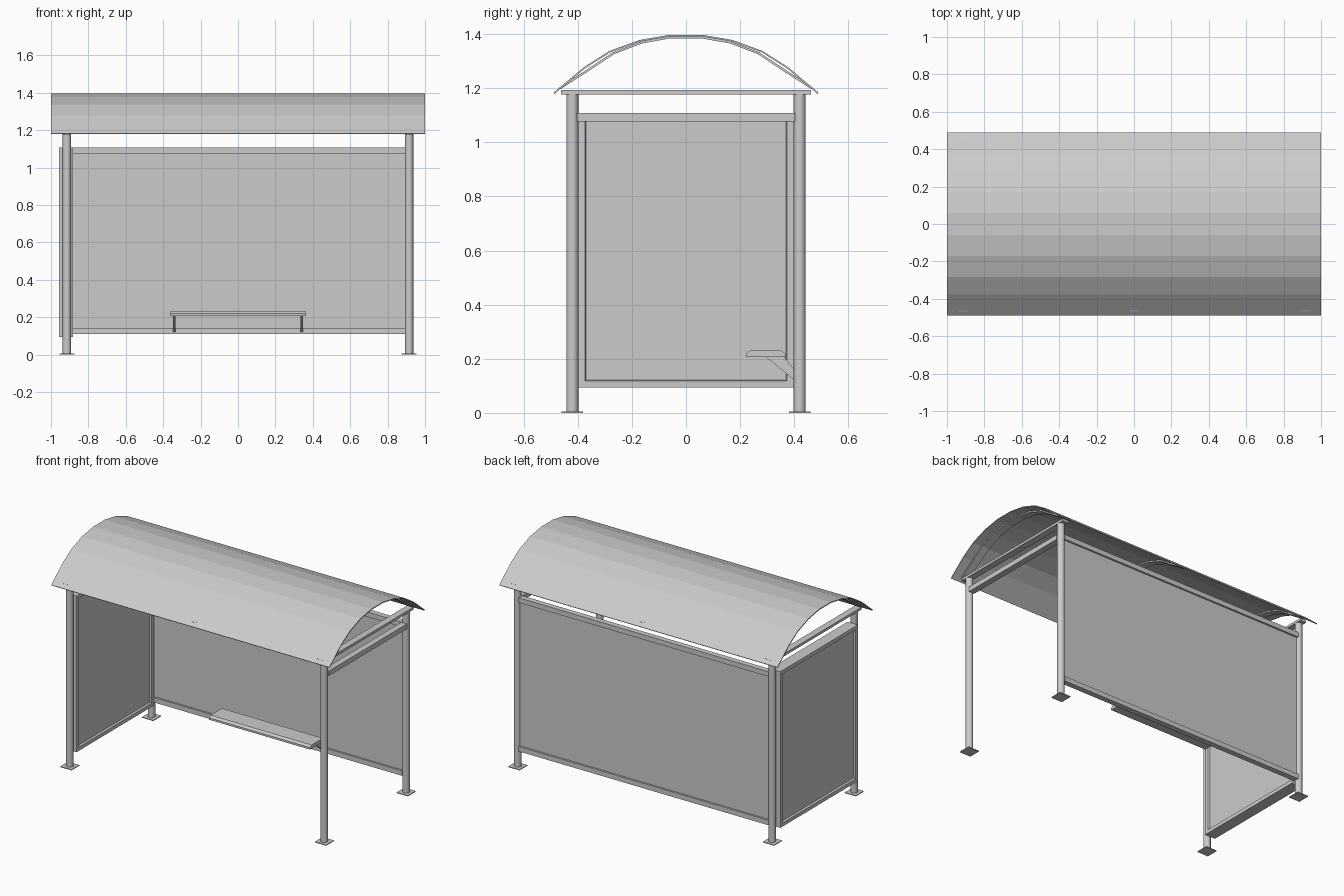
import bpy, bmesh, math
from mathutils import Vector

if "Cube" in bpy.data.objects:
    bpy.data.objects.remove(bpy.data.objects["Cube"])


def finish(name, bm):
    bmesh.ops.recalc_face_normals(bm, faces=bm.faces)
    me = bpy.data.meshes.new(name)
    bm.to_mesh(me)
    bm.free()
    ob = bpy.data.objects.new(name, me)
    bpy.context.collection.objects.link(ob)
    return ob


def box_bm(x, y, z):
    bm = bmesh.new()
    bmesh.ops.create_cube(bm, size=1)
    for v in bm.verts:
        v.co = Vector([(r[0] + r[1]) / 2 + c * (r[1] - r[0]) for r, c in zip((x, y, z), v.co)])
    return bm


def box(name, x, y, z):
    return finish(name, box_bm(x, y, z))


def extrude_x(name, yz, x0, x1):
    """Closed y/z profile extruded along x."""
    bm = bmesh.new()
    a = [bm.verts.new((x0, y, z)) for y, z in yz]
    b = [bm.verts.new((x1, y, z)) for y, z in yz]
    bm.faces.new(a)
    bm.faces.new(b[::-1])
    n = len(yz)
    for i in range(n):
        j = (i + 1) % n
        bm.faces.new((a[i], b[i], b[j], a[j]))
    return finish(name, bm)


def arched_sheet(name, top, thick, x0, x1):
    """Thin arched strip hanging below a top line."""
    bm = bmesh.new()
    rows = []
    for i, (y, z) in enumerate(top):
        p, q = top[max(i - 1, 0)], top[min(i + 1, len(top) - 1)]
        n = Vector((-(q[1] - p[1]), q[0] - p[0])).normalized() * thick
        rows.append([bm.verts.new(c) for c in ((x0, y, z), (x1, y, z),
                     (x1, y - n.x, z - n.y), (x0, y - n.x, z - n.y))])
    for r, s in zip(rows, rows[1:]):
        for k in range(4):
            bm.faces.new((r[k], r[(k + 1) % 4], s[(k + 1) % 4], s[k]))
    bm.faces.new(rows[0])
    bm.faces.new(rows[-1][::-1])
    return finish(name, bm)


PX, PY, PR = 0.915, 0.42, 0.022

# Round posts on square foot plates
for sx, side in ((-1, "left"), (1, "right")):
    for sy, end in ((-1, "front"), (1, "back")):
        bm = bmesh.new()
        bmesh.ops.create_cone(bm, cap_ends=True, segments=20, radius1=PR, radius2=PR, depth=1.178)
        bmesh.ops.translate(bm, verts=bm.verts, vec=(sx * PX, sy * PY, 0.589))
        for f in bm.faces:
            f.smooth = len(f.verts) == 4
        for e in bm.edges:
            e.smooth = all(len(f.verts) == 4 for f in e.link_faces)
        finish(f"{end}_{side}_post", bm)
        x, y = sx * PX, sy * PY
        box(f"{end}_{side}_foot_plate", (x - .04, x + .04), (y - .04, y + .04), (0, .005))
    # Beam across the tops of the posts
    box(f"{side}_top_beam", (sx * PX - .022, sx * PX + .022), (-.462, .462), (1.177, 1.193))

# Arched roof and its ribs
half = [(.06, 1.397), (.172, 1.378), (.284, 1.337), (.378, 1.277), (.49, 1.183)]
arc = [(-y, z) for y, z in reversed(half)] + half
arched_sheet("roof_sheet", arc, 0.006, -1, 1)
rib = [(y * .955, z - .005 if abs(y) < .48 else 1.203) for y, z in arc]
for x, nm in ((-.915, "left"), (0, "middle"), (.915, "right")):
    arched_sheet(f"{nm}_roof_rib", rib, 0.008, x - .025, x + .025)

# Back panel with top and bottom rails
box("back_panel", (-.9, .9), (.414, .426), (.13, 1.09))
for nm, z in (("bottom", (.11, .142)), ("top", (1.076, 1.108))):
    box(f"back_{nm}_rail", (-.898, .898), (.402, .438), z)

# Open side rail
box("right_side_rail", (PX - .02, PX + .02), (-.402, .402), (1.076, 1.108))

# Closed side: thick framed panel with recessed faces
bm = box_bm((-.957, -.882), (-.398, .398), (.093, 1.108))
bm.normal_update()
broad = [f for f in bm.faces if abs(f.normal.x) > .9]
bmesh.ops.inset_individual(bm, faces=broad, thickness=.034)
bmesh.ops.inset_individual(bm, faces=broad, thickness=.006, depth=-.012)
finish("left_side_panel", bm)

# Bench seat and sloping brackets
extrude_x("bench_seat", [(.222, .206), (.368, .206), (.368, .219), (.353, .23),
                         (.237, .23), (.222, .219)], -.363, .363)
for s, nm in ((-1, "left"), (1, "right")):
    extrude_x(f"bench_{nm}_bracket", [(.295, .207), (.362, .207), (.405, .155), (.405, .117)],
              s * .34 - .007, s * .34 + .007)
